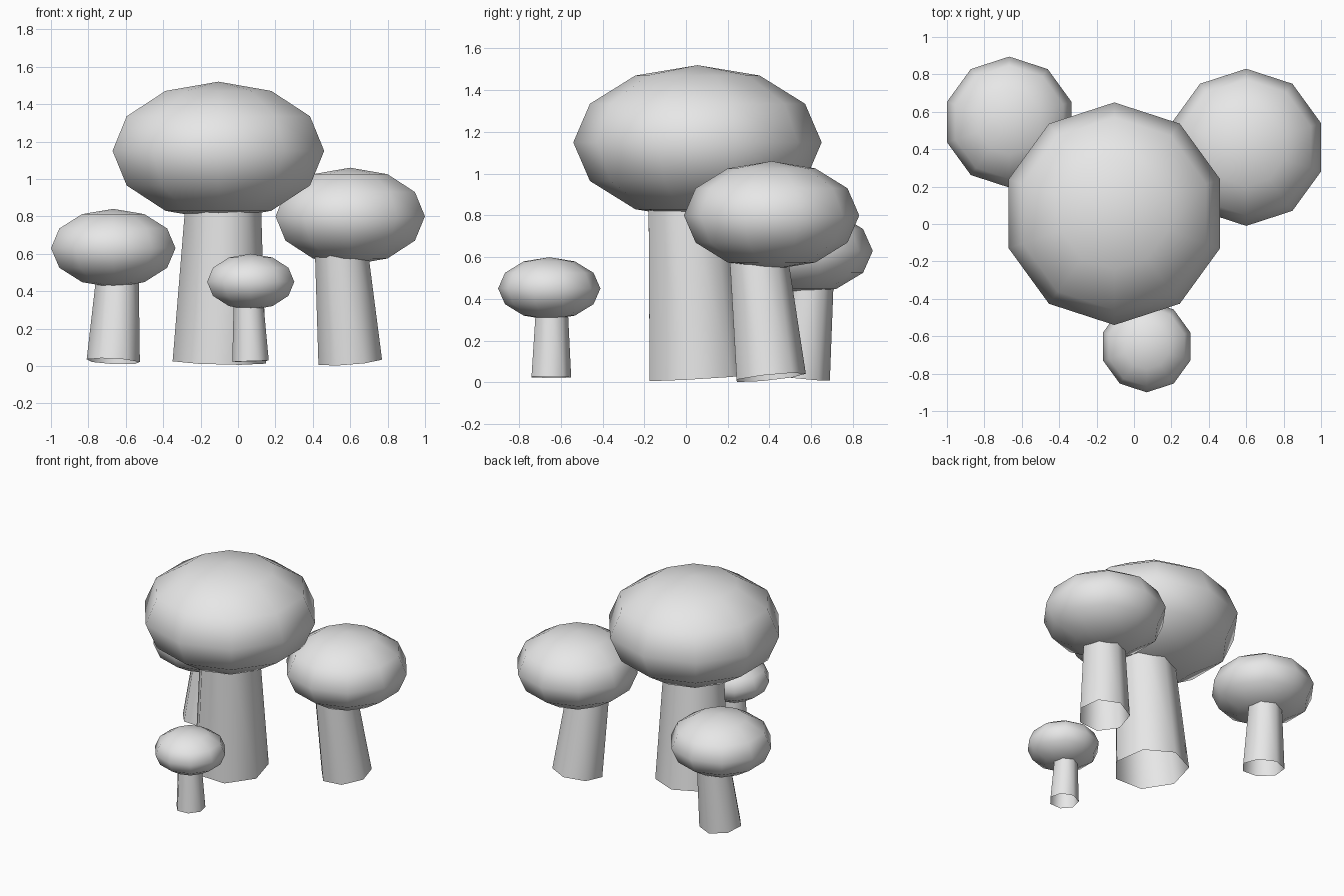
import bpy
import bmesh
from mathutils import Matrix, Vector

cube = bpy.data.objects.get("Cube")
if cube:
    bpy.data.objects.remove(cube, do_unlink=True)

grey = bpy.data.materials.new("plain_grey")
grey.use_nodes = True
grey.diffuse_color = (0.8, 0.8, 0.8, 1)
grey.node_tree.nodes["Principled BSDF"].inputs["Base Color"].default_value = (0.8, 0.8, 0.8, 1)


def add_object(name, bm, matrix):
    """Turn a bmesh into a smooth shaded grey object."""
    for face in bm.faces:
        face.smooth = True
    mesh = bpy.data.meshes.new(name)
    bm.to_mesh(mesh)
    bm.free()
    mesh.materials.append(grey)
    obj = bpy.data.objects.new(name, mesh)
    obj.matrix_world = matrix
    bpy.context.collection.objects.link(obj)
    return obj


def add_cap(name, center, radius, height):
    """Squashed ten-sided ball."""
    bm = bmesh.new()
    bmesh.ops.create_uvsphere(bm, u_segments=10, v_segments=6, radius=1)
    bmesh.ops.scale(bm, vec=(radius, radius, height), verts=bm.verts)
    add_object(name, bm, Matrix.Translation(center))


def add_stem(name, foot, neck, foot_radius, neck_radius, top_z):
    """Open, leaning, tapered seven-sided tube that runs on into the cap."""
    foot, neck = Vector(foot), Vector(neck)
    reach = (top_z - foot.z) / (neck.z - foot.z)
    axis = (neck - foot) * reach
    top_radius = foot_radius + (neck_radius - foot_radius) * reach
    bm = bmesh.new()
    bmesh.ops.create_cone(bm, cap_ends=False, segments=7, radius1=foot_radius,
                          radius2=top_radius, depth=axis.length)
    lean = Vector((0, 0, 1)).rotation_difference(axis).to_matrix().to_4x4()
    add_object(name, bm, Matrix.Translation(foot + axis / 2) @ lean)


# name, cap centre, cap radius, cap half height, foot, neck, foot radius, neck radius
mushrooms = [
    ("large", (-0.105, 0.055, 1.15), 0.595, 0.37,
     (-0.10, 0.056, 0.022), (-0.08, 0.01, 0.82), 0.256, 0.21),
    ("medium", (0.60, 0.41, 0.80), 0.42, 0.26,
     (0.60, 0.40, 0.024), (0.557, 0.345, 0.56), 0.175, 0.148),
    ("small", (-0.667, 0.545, 0.63), 0.35, 0.21,
     (-0.667, 0.544, 0.025), (-0.647, 0.585, 0.42), 0.146, 0.12),
    ("tiny", (0.068, -0.655, 0.45), 0.245, 0.15,
     (0.067, -0.65, 0.025), (0.057, -0.647, 0.31), 0.1, 0.083),
]

for size, center, radius, height, foot, neck, foot_r, neck_r in mushrooms:
    add_cap(size + "_mushroom_cap", center, radius, height)
    add_stem(size + "_mushroom_stem", foot, neck, foot_r, neck_r, center[2])
